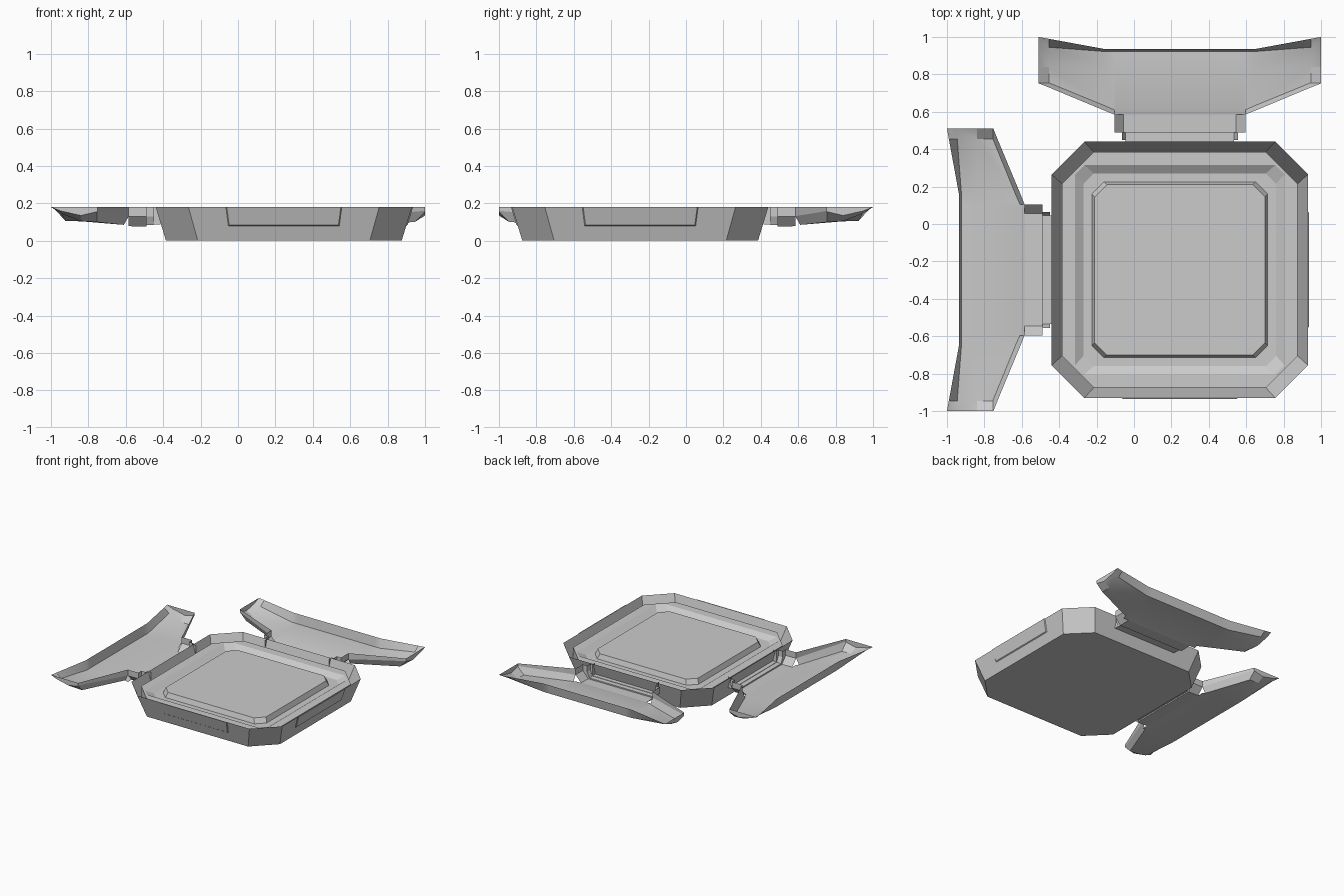
import bpy, bmesh

if "Cube" in bpy.data.objects:
    bpy.data.objects.remove(bpy.data.objects["Cube"])

C = 0.245  # hub centre offset: (C, -C)


def loft(name, rings, cap_start=False, cap_end=False, closed=True, smooth=False):
    bm = bmesh.new()
    vs = [[bm.verts.new(p) for p in r] for r in rings]
    n = len(rings[0])
    for a, b in zip(vs, vs[1:]):
        for i in range(n if closed else n - 1):
            j = (i + 1) % n
            bm.faces.new((a[i], a[j], b[j], b[i]))
    if cap_start:
        bm.faces.new(vs[0][::-1])
    if cap_end:
        bm.faces.new(vs[-1])
    bmesh.ops.remove_doubles(bm, verts=bm.verts, dist=1e-5)
    if not closed:
        # open tubs: make the shell face outward (downward floor)
        bmesh.ops.recalc_face_normals(bm, faces=bm.faces)
        bm.normal_update()
        if sum(f.normal.z * f.calc_area() for f in bm.faces) > 0:
            bmesh.ops.reverse_faces(bm, faces=bm.faces)
    me = bpy.data.meshes.new(name)
    bm.to_mesh(me)
    bm.free()
    ob = bpy.data.objects.new(name, me)
    bpy.context.collection.objects.link(ob)
    if smooth:
        bpy.ops.object.select_all(action='DESELECT')
        ob.select_set(True)
        bpy.context.view_layer.objects.active = ob
        bpy.ops.object.shade_smooth_by_angle(angle=0.4)
    return ob


def octagon(h, c, z):
    k = h - c
    pts = [(h, -k), (h, k), (k, h), (-k, h), (-h, k), (-h, -k), (-k, -h), (k, -h)]
    return [(C + x, -C + y, z) for x, y in pts]


# hub: open tray with flared walls
loft("hub_tray", [octagon(.39, .11, 0), octagon(.63, .17, 0), octagon(.685, .175, .18)],
     cap_start=True)

# raised surround, groove and raised plate inside the tray
loft("centre_plate", [octagon(.63, .17, 0), octagon(.63, .17, .14), octagon(.56, .05, .14),
                      octagon(.515, .055, .11), octagon(.47, .065, .11),
                      octagon(.455, .065, .15)], cap_end=True)


# side maps: points given as (u along the side, y, z) for the back side
def back(p):
    return (C + p[0], p[1], p[2])


def left(p):
    return (-p[1], -C - p[0], p[2])


def front(p):
    return (C + p[0], -2 * C - p[1], p[2])


def right(p):
    return (2 * C + p[1], -C - p[0], p[2])


def wall(z):
    return -C + .63 + .055 * z / .18


# shallow panels on the two free walls
for side, fn in (("front", front), ("right", right)):
    def panel_ring(out, grow):
        return [fn((u, wall(z) + out, z)) for u, z in
                ((-.305 - grow, .18), (.305 + grow, .18),
                 (.292 + grow, .085 - grow), (-.292 - grow, .085 - grow))]
    loft(side + "_panel", [panel_ring(0, .005), panel_ring(.006, 0)], cap_end=True)

# wing sections (y, z): front rim, front wall, floor front, floor crease, floor rear, rear rim
sections = [
    (.35, [(.585, .18), (.585, .13), (.61, .085), (.84, .104), (.922, .105), (.935, .18)]),
    (.40, [(.605, .18), (.605, .135), (.632, .087), (.84, .104), (.922, .105), (.935, .18)]),
    (.70, [(.730, .18), (.730, .155), (.755, .100), (.84, .105), (.945, .145), (.99, .18)]),
    (.755, [(.752, .18), (.752, .16), (.755, .155), (.84, .135), (.95, .16), (1.0, .18)]),
    (.755, [(.752, .18), (.752, .18), (.755, .18), (.84, .18), (.95, .18), (1.0, .18)]),
]

# neck, collar and hinge sections: y, half width at top, middle and floor, middle z, floor z
necks = [(.415, .29, .29, .29, .13, .088), (.45, .29, .29, .29, .13, .088),
         (.45, .31, .31, .29, .13, .085), (.49, .31, .31, .29, .13, .085),
         (.49, .35, .35, .30, .13, .075), (.585, .35, .35, .30, .13, .078),]

for side, fn in (("back", back), ("left", left)):
    # wing halves as open shells
    for tag, s in (("a", -1), ("b", 1)):
        loft(f"{side}_wing_{tag}", [[fn((s * u, y, z)) for y, z in pts] for u, pts in sections],
             closed=False, smooth=True)
    # floor and rear wall between the halves
    mid = [(.585, .078)] + sections[0][1][2:]
    loft(side + "_wing_middle", [[fn((u, y, z)) for y, z in mid] for u in (-.35, .35)],
         closed=False, smooth=True)
    # stepped neck joining the hub
    loft(side + "_neck", [[fn((u, y, z)) for u, z in
                           ((-a, .18), (-b, zm), (-c, zb), (c, zb), (b, zm), (a, .18))]
                          for y, a, b, c, zm, zb in necks], closed=False)
